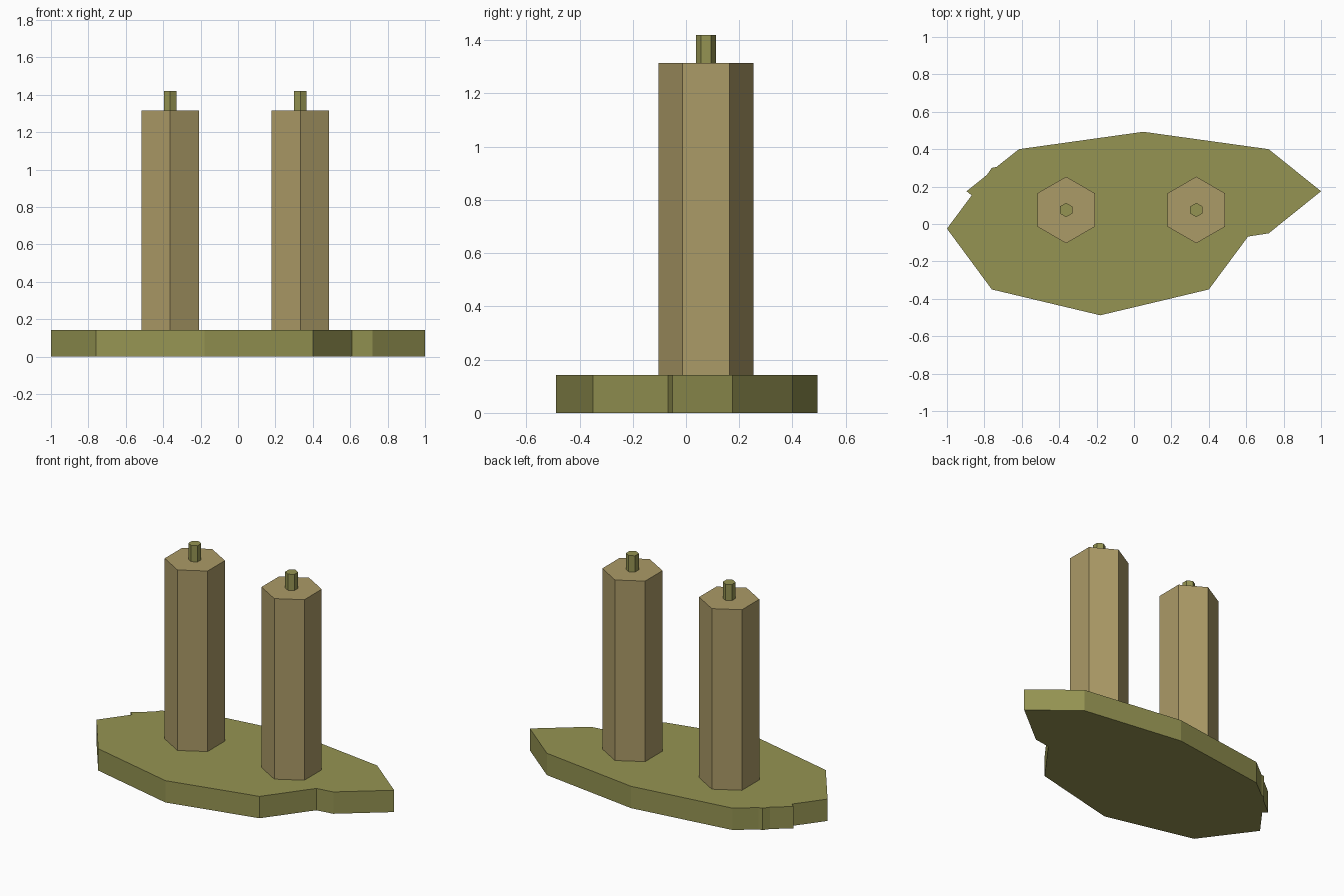
import bpy, bmesh
from math import pi
from mathutils import Matrix

cube = bpy.data.objects.get("Cube")
if cube:
    bpy.data.objects.remove(cube, do_unlink=True)


def make_material(name, rgb):
    mat = bpy.data.materials.new(name)
    mat.use_nodes = True
    color = (*rgb, 1.0)
    mat.diffuse_color = color
    mat.node_tree.nodes["Principled BSDF"].inputs["Base Color"].default_value = color
    return mat


olive = make_material("olive green", (0.30, 0.295, 0.085))
tan = make_material("tan", (0.41, 0.325, 0.135))


def finish(bm, name, mat):
    bmesh.ops.recalc_face_normals(bm, faces=bm.faces)
    mesh = bpy.data.meshes.new(name)
    bm.to_mesh(mesh)
    bm.free()
    mesh.materials.append(mat)
    obj = bpy.data.objects.new(name, mesh)
    bpy.context.collection.objects.link(obj)
    return obj


def hex_prism(name, x, y, radius, bottom, top, mat):
    # Hexagonal post with corners pointing to front and back
    bm = bmesh.new()
    place = Matrix.Translation((x, y, (bottom + top) / 2)) @ Matrix.Rotation(pi / 2, 4, "Z")
    # Align a corner with the y axis whatever the start angle of the circle
    bmesh.ops.create_cone(bm, cap_ends=True, segments=6, radius1=radius,
                          radius2=radius, depth=top - bottom)
    if max(v.co.x for v in bm.verts) < radius * 0.95:
        bmesh.ops.rotate(bm, verts=bm.verts, matrix=Matrix.Rotation(pi / 6, 3, "Z"))
    bmesh.ops.transform(bm, matrix=place, verts=bm.verts)
    return finish(bm, name, mat)


BASE_TOP, POST_TOP, PEG_TOP = 0.142, 1.315, 1.42

# Ground slab: joined outline of two overlapping stretched octagons
outline = [(-1, -0.025), (-0.76, -0.35), (-0.18, -0.488), (0.40, -0.35),
           (0.61, -0.067), (0.72, -0.05), (1, 0.175), (0.72, 0.40),
           (0.05, 0.493), (-0.615, 0.40), (-0.735, 0.305), (-0.76, 0.30),
           (-0.787, 0.262), (-0.895, 0.175), (-0.868, 0.153)]
bm = bmesh.new()
floor = bm.faces.new([bm.verts.new((x, y, 0)) for x, y in outline])
walls = bmesh.ops.extrude_face_region(bm, geom=[floor], use_keep_orig=True)
top_verts = [g for g in walls["geom"] if isinstance(g, bmesh.types.BMVert)]
bmesh.ops.translate(bm, verts=top_verts, vec=(0, 0, BASE_TOP))
finish(bm, "base_slab", olive)

# Two posts, each with a small peg on top
for side, x in (("right", -0.363), ("left", 0.333)):
    hex_prism(side + "_post", x, 0.075, 0.178, BASE_TOP, POST_TOP, tan)
    hex_prism(side + "_peg", x, 0.075, 0.038, POST_TOP, PEG_TOP, olive)
